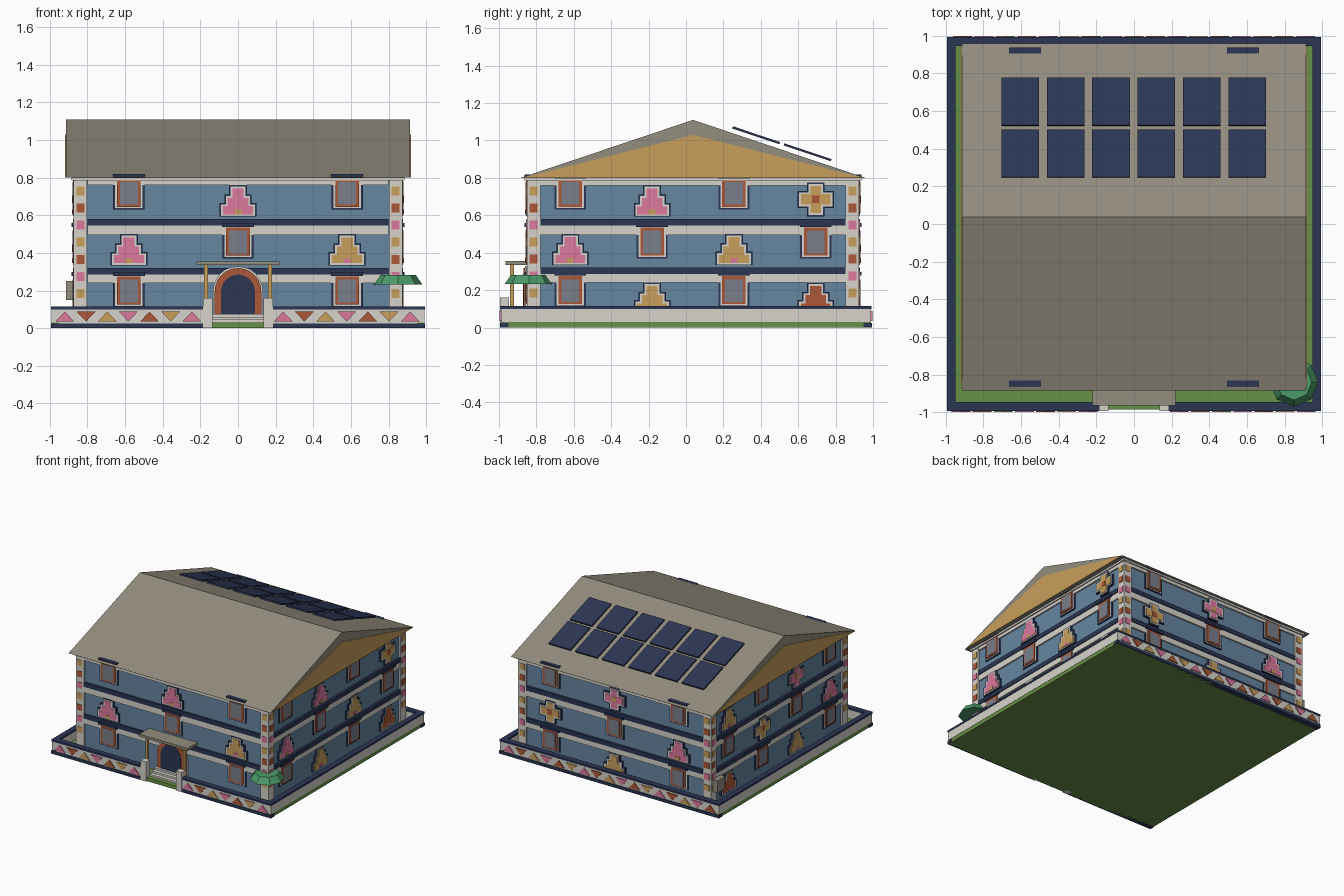
import bpy, bmesh, math
from mathutils import Vector, Matrix

if "Cube" in bpy.data.objects:
    bpy.data.objects.remove(bpy.data.objects["Cube"])

def lin(c):
    c /= 255
    return c / 12.92 if c <= 0.04045 else ((c + 0.055) / 1.055) ** 2.4

COLOURS = dict(blue=(102, 134, 160), white=(215, 212, 204), navy=(44, 54, 84), pink=(220, 120, 158),
               ochre=(200, 159, 92), red=(172, 88, 56), taupe=(147, 141, 126), grass=(104, 145, 72),
               canopy_green=(76, 154, 104), glass=(122, 127, 138))
MATS = {}
for name, rgb in COLOURS.items():
    MATS[name] = bpy.data.materials.new(name)
    MATS[name].diffuse_color = (*[lin(c) for c in rgb], 1)

parts = {}  # (part name, colour) -> bmesh

def part(name, col):
    return parts.setdefault((name, col), bmesh.new())

def box(name, col, x0, x1, y0, y1, z0, z1, mat=Matrix()):
    m = Matrix.Translation(((x0 + x1) / 2, (y0 + y1) / 2, (z0 + z1) / 2))
    bmesh.ops.create_cube(part(name, col), size=1, matrix=mat @ m @ Matrix.Diagonal((x1 - x0, y1 - y0, z1 - z0, 1)))

def prism(name, col, pts, depth):
    """Solid between a list of 3D points and the same points moved by depth."""
    bm = part(name, col)
    a = [bm.verts.new(p) for p in pts]
    b = [bm.verts.new(Vector(p) + Vector(depth)) for p in pts]
    fs = [bm.faces.new(a), bm.faces.new(b[::-1])]
    for i in range(len(a)):
        j = (i + 1) % len(a)
        fs.append(bm.faces.new((a[i], b[i], b[j], a[j])))
    bmesh.ops.recalc_face_normals(bm, faces=fs)

CY, HX, HY = 0.0375, 0.86, 0.875

def wall_frame(turn, half):
    """Local x runs along the wall, local -y points out of it."""
    return Matrix.Translation((0, CY, 0)) @ Matrix.Rotation(turn * math.pi / 2, 4, 'Z') @ Matrix.Translation((0, -half, 0))

def plate(M, name, col, u, w, z0, z1, d):
    box(name, col, u - w, u + w, -d, 0.01, z0, z1, M)

# Ground and house body
box('ground', 'grass', -.99, .99, -.985, .985, 0, .03)
box('house_body', 'blue', -HX, HX, CY - HY, CY + HY, .03, .8)

# Roof with ochre gables
ridge, ends = (CY, 1.11), (-.885, .96)
prism('roof', 'taupe', [(-.915, ends[0], .8), (-.915, ridge[0], ridge[1]), (-.915, ends[1], .8)], (1.83, 0, 0))
for s in (-1, 1):
    prism('gable', 'ochre', [(s * .912, -.87, .801), (s * .912, CY, 1.03), (s * .912, .945, .801)], (s * .008, 0, 0))

# Solar panels on the rear slope
for row_y, row_z in ((.375, 1.028), (.65, .937)):
    for i in range(6):
        M = Matrix.Translation((-.604 + i * .241, row_y, row_z)) @ Matrix.Rotation(-math.atan(.335), 4, 'X')
        box('solar_panel', 'navy', -.1, .1, -.133, .133, -.006, .006, M)

# Wall motifs
def window(M, u, top):
    plate(M, 'window_surround', 'navy', u, .083, top - .17, top, .008)
    plate(M, 'window_border', 'white', u, .073, top - .162, top, .010)
    plate(M, 'window_frame', 'red', u, .063, top - .155, top - .005, .018)
    plate(M, 'window_glass', 'glass', u, .048, top - .143, top - .022, .020)
    plate(M, 'window_lintel', 'navy', u, .085, top - .002, top + .018, .026)

LAYERS = ((.018, 'navy', .014), (.010, 'white', .017), (0, None, .020))

def stepped(M, u, z, col):
    rows = ((.08, .012, .055), (.055, .055, .1), (.03, .1, .15))
    for grow, c, d in LAYERS:
        for k, (w, a, b) in enumerate(rows):
            lo = z + a - (min(grow, .012) if k == 0 else 0)
            plate(M, 'stepped_motif', c or col, u, w + grow, lo, z + b + grow, d)
    plate(M, 'motif_heart', 'ochre' if col == 'pink' else 'pink', u, .018, z + .012, z + .038, .023)

def cross(M, u, z, col):
    for grow, c, d in LAYERS:
        plate(M, 'cross_motif', c or col, u, .08 + grow, z - .028 - grow, z + .028 + grow, d)
        plate(M, 'cross_motif', c or col, u, .028 + grow, z - .073 - grow, z + .073 + grow, d + .0005)
    plate(M, 'motif_heart', 'red' if col == 'ochre' else 'ochre', u, .02, z - .02, z + .02, .023)

# Each wall: quarter turn, half depth, half length, rows from the top storey down
# W window, D door gap, lower case stepped motif, upper case cross (p pink, o ochre, r red)
WALLS = ((0, HY, HX, ('WpW', 'pWo', 'WDW')),
         (1, HX, HY, ('WpWO', 'pWoW', 'WoWr')),
         (2, HY, HX, ('WPW', 'OWp', 'WoW')),
         (3, HX, HY, ('oWPW', 'WOWp', 'rWoW')))
TINT = dict(p='pink', o='ochre', r='red')
for turn, depth, half, rows in WALLS:
    M = wall_frame(turn, depth)
    inner = half - .06
    for z0, z1 in ((.76, .8), (.495, .545), (.24, .285)):
        plate(M, 'wall_band', 'white', 0, inner, z0, z1, .012)
    for z0, z1 in ((.545, .58), (.285, .32)):
        plate(M, 'wall_ledge', 'navy', 0, inner, z0, z1, .018 if turn else .016)
    plate(M, 'eaves_band', 'white', 0, half + .025, .785, .8, .022)
    # Corner piers with coloured tiles
    for s in (-1, 1):
        c = s * (half - .0225)
        plate(M, 'corner_pier', 'white', c, .036, .03, .8, .013)
        for i in range(7):
            z = .73 - .091 * i
            plate(M, 'corner_tile', ('ochre', 'red', 'pink')[i % 3], c, .022, z - .024, z + .024, .017)
    gap = .58 if len(rows[0]) == 3 else .4375
    for storey, row in enumerate(rows):
        top = .8 - .26 * storey
        for i, ch in enumerate(row):
            u = (i - (len(row) - 1) / 2) * gap
            if ch == 'W':
                window(M, u, top)
            elif ch.isupper() and ch != 'D':
                cross(M, u, top - .115, TINT[ch.lower()])
            elif ch != 'D':
                stepped(M, u, top - .207, TINT[ch])

# Arched door
def arch(name, col, r, d):
    pts = [(r, CY - HY, .07)]
    pts += [(r * math.cos(a), CY - HY, .195 + r * math.sin(a)) for a in [math.pi * k / 12 for k in range(13)]]
    prism(name, col, pts + [(-r, CY - HY, .07)], (0, -d, 0))

arch('door_border', 'white', .133, .022)
arch('door_arch', 'red', .124, .030)
arch('door_leaf', 'navy', .09, .034)

# Entrance steps, canopy and canopy posts
for i in range(3):
    box('entrance_step', 'white', -.135, .135, -.95 + i * .03, -.83, .03, .045 + i * .015)
box('entrance_canopy', 'taupe', -.22, .22, -.965, -.83, .335, .355)
for s in (-1, 1):
    box('canopy_post', 'ochre', s * .17 - .01, s * .17 + .01, -.94, -.92, .03, .335)
    box('gate_post', 'white', s * .16 - .025, s * .16 + .025, -.995, -.945, 0, .16)

# Boundary wall
def wall_run(x0, x1, y0, y1, z0):
    box('boundary_wall', 'white', x0, x1, y0, y1, z0, .1)
    box('boundary_coping', 'navy', x0 - .003, x1 + .003, y0 - .003, y1 + .003, .1, .115)

for s in (-1, 1):
    xs = sorted((s * .952, s * .992))
    wall_run(xs[0], xs[1], -.99, .99, .03)
    xs = sorted((s * .185, s * .952))
    wall_run(xs[0], xs[1], -.99, -.95, .01)
    xs = sorted((s * .185, s * .995))
    box('boundary_base', 'navy', xs[0], xs[1], -.995, -.95, 0, .025)
wall_run(-.952, .952, .95, .99, .01)
box('boundary_base', 'navy', -.995, .995, .95, .995, 0, .025)

# Triangle frieze on the front and rear boundary walls
def triangle(x, i, y, out):
    lo, hi = (.035, .088) if i % 2 == 0 else (.088, .035)
    prism('frieze_triangle', ('pink', 'red', 'ochre')[i % 3],
          [(x - .05, y, lo), (x + .05, y, lo), (x, y, hi)], (0, out, 0))

for i in range(7):
    triangle(-.92 + i * .1125, i, -.989, -.009)
    triangle(.24 + i * .1125, i, -.989, -.009)
for i in range(17):
    triangle(.912 - i * .114, i, .989, .009)

# Octagonal awning around the front right corner
bmesh.ops.create_cone(part('corner_awning', 'canopy_green'), cap_ends=True, segments=8, radius1=.13, radius2=.095,
                      depth=.05, matrix=Matrix.Translation((.85, -.84, .257)))

# Utility box on the left wall
box('utility_box', 'taupe', -.915, -.86, .8, .9, .15, .25)

for (name, col), bm in parts.items():
    me = bpy.data.meshes.new(name)
    bm.to_mesh(me)
    bm.free()
    me.materials.append(MATS[col])
    obj = bpy.data.objects.new(name + '_' + col, me)
    bpy.context.collection.objects.link(obj)

for m in bpy.data.materials:
    if m.users and not m.is_grease_pencil:
        m.use_nodes = True
        m.node_tree.nodes["Principled BSDF"].inputs["Base Color"].default_value = m.diffuse_color
